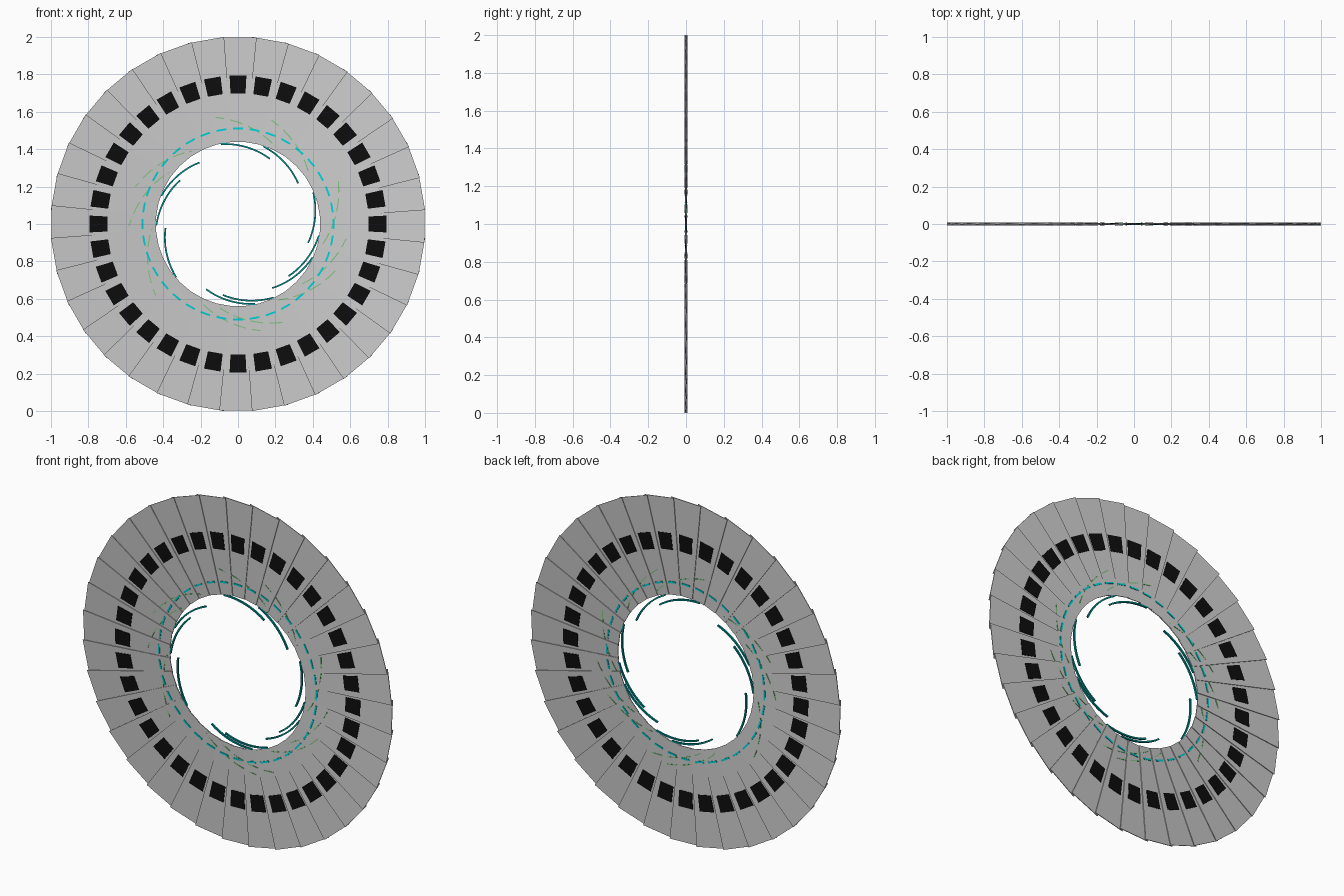
import bpy, bmesh, math

if "Cube" in bpy.data.objects:
    bpy.data.objects.remove(bpy.data.objects["Cube"])

N = 36
CENTER_Z = 1.0
TILT = 0.06  # each plate leans about its own radius, so neighbours overlap


def material(name, rgb):
    m = bpy.data.materials.new(name)
    m.diffuse_color = (*rgb, 1)
    m.use_nodes = True
    m.node_tree.nodes["Principled BSDF"].inputs["Base Color"].default_value = m.diffuse_color
    return m


BLACK = material("black", (0.004, 0.004, 0.004))
CYAN = material("cyan", (0.0, 0.65, 0.68))
TEAL = material("teal", (0.0, 0.3, 0.3))
GREEN = material("green", (0.22, 0.55, 0.22))


def finish(bm, name, mat=None):
    bmesh.ops.recalc_face_normals(bm, faces=bm.faces)
    me = bpy.data.meshes.new(name)
    bm.to_mesh(me)
    bm.free()
    ob = bpy.data.objects.new(name, me)
    bpy.context.collection.objects.link(ob)
    if mat:
        me.materials.append(mat)
    return ob


def place(radius, side, y, deg):
    """Radial / clockwise-sideways coordinates to the upright wheel."""
    a = math.radians(deg)
    return (radius * math.cos(a) + side * math.sin(a), y,
            CENTER_Z + radius * math.sin(a) - side * math.cos(a))


def hexa(bm, corners):
    v = [bm.verts.new(c) for c in corners]
    for f in ((0, 1, 2, 3), (7, 6, 5, 4), (0, 4, 5, 1), (1, 5, 6, 2), (2, 6, 7, 3), (3, 7, 4, 0)):
        bm.faces.new([v[i] for i in f])


def ring(name, r0, r1, w0, w1, half, mat=None):
    """Ring of thin tapered tiles; w0 and w1 are inner and outer half widths."""
    bm = bmesh.new()
    for i in range(N):
        pts = [place(r, s, -s * TILT + y, i * 360 / N)
               for y in (-half, half)
               for r, s in ((r0, -w0), (r0, w0), (r1, w1), (r1, -w1))]
        hexa(bm, pts)
    return finish(bm, name, mat)


def spiral_strips(name, r_start, r_end, width, half, ends, mat, sweep=38, steps=10):
    """Thin curved strips winding inward clockwise."""
    bm = bmesh.new()
    for end in ends:
        rows = []
        for k in range(steps + 1):
            t = k / steps
            r = r_start + (r_end - r_start) * t
            deg = end + sweep * (1 - t)
            rows.append([bm.verts.new(place(r + dr, 0, y, deg)) for dr, y in
                         ((-width / 2, -half), (width / 2, -half),
                          (width / 2, half), (-width / 2, half))])
        for a, b in zip(rows, rows[1:]):
            for j in range(4):
                bm.faces.new((a[j], a[(j + 1) % 4], b[(j + 1) % 4], b[j]))
        bm.faces.new(rows[0])
        bm.faces.new(rows[-1][::-1])
    return finish(bm, name, mat)


# overlapping grey plates
ring("overlapping_plates", 0.438, 0.998, 0.044, 0.1, 0.002)

# black square band and cyan dashes, showing on both faces
ring("black_squares", 0.698, 0.793, 0.04, 0.045, 0.0045, BLACK)
ring("cyan_dashes", 0.505, 0.515, 0.027, 0.027, 0.005, CYAN)

# inner teal blades and outer green strips share the same angles
strip_ends = (64, 34, -15, -46, -62, -102, -116, 183, 143, 122)
spiral_strips("teal_blades", 0.437, 0.388, 0.009, 0.005, strip_ends, TEAL)
spiral_strips("green_strips", 0.583, 0.46, 0.006, 0.0035, strip_ends, GREEN)
